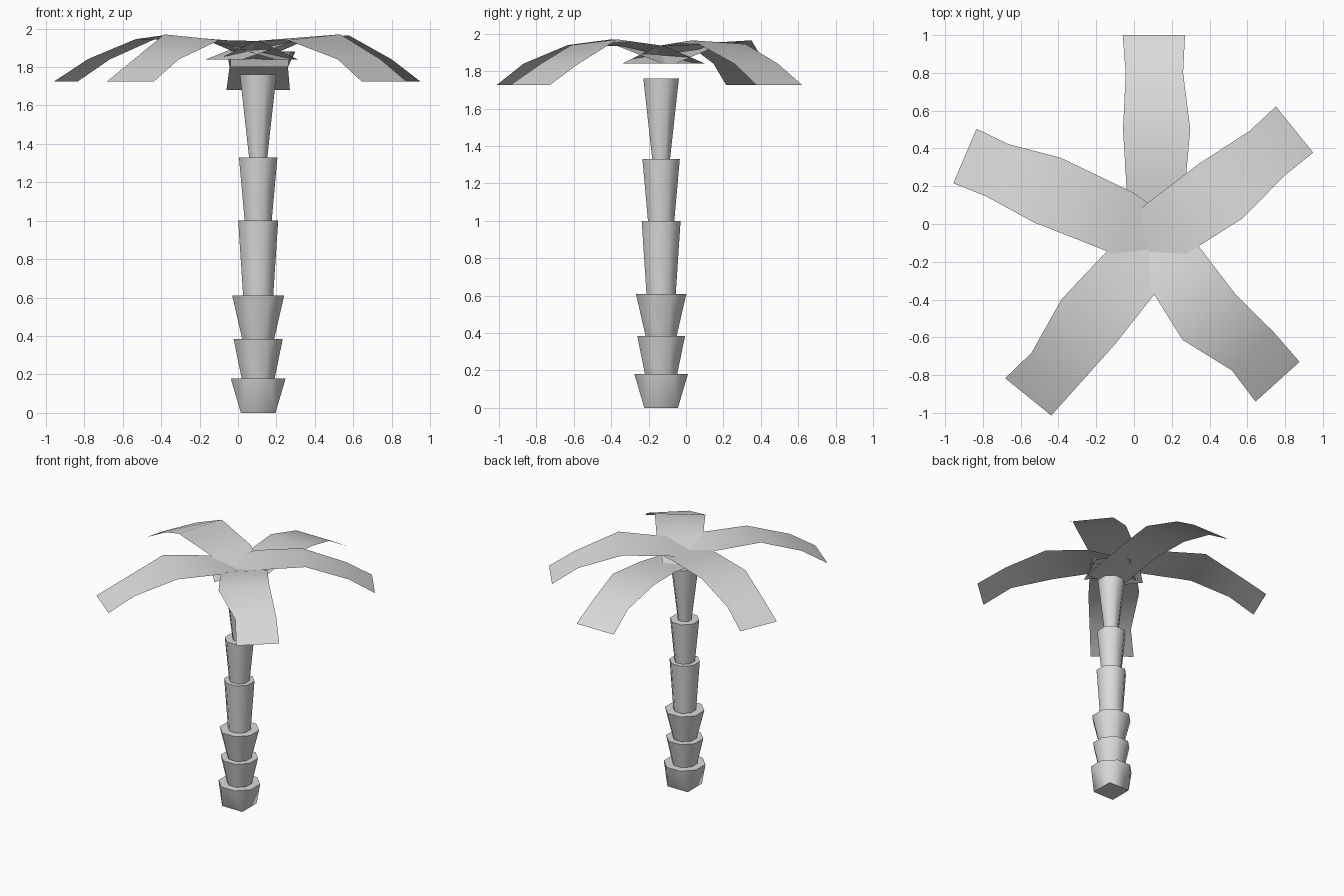
import bpy, bmesh, math
from mathutils import Matrix, Vector

cube = bpy.data.objects.get("Cube")
if cube:
    bpy.data.objects.remove(cube, do_unlink=True)

grey = bpy.data.materials.new("plain_grey")
grey.use_nodes = True
colour = (0.7, 0.7, 0.7, 1)
grey.diffuse_color = colour
grey.node_tree.nodes["Principled BSDF"].inputs["Base Color"].default_value = colour


def finish(bm, name, sharp_angle):
    """Turn a bmesh into a smooth shaded object."""
    mesh = bpy.data.meshes.new(name)
    bm.to_mesh(mesh)
    bm.free()
    mesh.materials.append(grey)
    obj = bpy.data.objects.new(name, mesh)
    bpy.context.collection.objects.link(obj)
    bpy.ops.object.select_all(action='DESELECT')
    obj.select_set(True)
    bpy.context.view_layer.objects.active = obj
    bpy.ops.object.shade_smooth_by_angle(angle=math.radians(sharp_angle))
    return obj


def trunk_segment(name, low, high, bottom, top, square_base=False):
    """Flared eight-sided cup; bottom and top are half widths across the flats."""
    flat = math.cos(math.pi / 8)
    bm = bmesh.new()
    bmesh.ops.create_cone(bm, cap_ends=True, segments=8, radius1=bottom / flat,
                          radius2=top / flat, depth=high - low)
    # Make sure the flat sides face the axes
    if any(abs(v.co.x) < 0.001 for v in bm.verts):
        bm.transform(Matrix.Rotation(math.pi / 8, 4, 'Z'))
    if square_base:
        for v in bm.verts:
            if v.co.z < 0:
                v.co.x = math.copysign(bottom, v.co.x)
                v.co.y = math.copysign(bottom, v.co.y)
        bmesh.ops.remove_doubles(bm, verts=bm.verts, dist=0.001)
    bm.transform(Matrix.Translation((0.105, -0.133, (low + high) / 2)))
    finish(bm, name, 60)


# Trunk: stacked segments, each one standing in the flared rim below
rims = [0, 0.18, 0.385, 0.61, 1.0, 1.33, 1.76]
bottoms = [0.09, 0.085, 0.082, 0.078, 0.07, 0.047]
tops = [0.143, 0.128, 0.135, 0.104, 0.1, 0.095]
for i in range(6):
    trunk_segment(f"trunk_segment_{i + 1}", rims[i] - (0.005 if i else 0), rims[i + 1],
                  bottoms[i], tops[i], square_base=(i == 0))


def frond(name, heading, centres, widths, heights, tilt=0):
    """Drooping strip from tip to root; tilt raises the left side of its crest."""
    angle = math.radians(heading)
    left = Vector((-math.sin(angle), math.cos(angle), 0))
    bm = bmesh.new()
    rows = []
    for i, ((x, y), width, z) in enumerate(zip(centres, widths, heights)):
        lift = Vector((0, 0, tilt if i == 2 else 0))
        middle = Vector((x, y, z))
        rows.append([bm.verts.new(middle + s * (left * width + lift)) for s in (1, -1)])
    for (a, b), (c, d) in zip(rows, rows[1:]):
        bm.faces.new((a, c, d, b))
    bm.normal_update()
    finish(bm, name, 180)


# Crown: four similar fronds and a lower one at the back
widths = [0.157, 0.15, 0.185, 0.17, 0.155]
heights = [1.725, 1.84, 1.955, 1.935, 1.84]
frond("frond_back_left", 39,
      [(0.85, 0.5), (0.705, 0.375), (0.46, 0.175), (0.18, -0.02), (-0.07, -0.22)],
      widths, heights, -0.01)
frond("frond_back_right", 157,
      [(-0.895, 0.36), (-0.725, 0.285), (-0.46, 0.18), (-0.07, 0.01), (0.25, -0.2)],
      widths, heights, -0.01)
frond("frond_front_right", 231,
      [(-0.56, -0.915), (-0.425, -0.775), (-0.24, -0.515), (-0.02, -0.26), (0.19, -0.03)],
      widths, heights, -0.015)
frond("frond_front_left", -48,
      [(0.76, -0.835), (0.63, -0.675), (0.395, -0.49), (0.215, -0.23), (0.01, 0)],
      widths, heights, 0.015)
frond("frond_back", 90,
      [(0.105, 1), (0.108, 0.8), (0.12, 0.5), (0.115, 0.2), (0.11, -0.22)],
      [0.165, 0.152, 0.178, 0.155, 0.15],
      [1.68, 1.8, 1.88, 1.87, 1.8])
